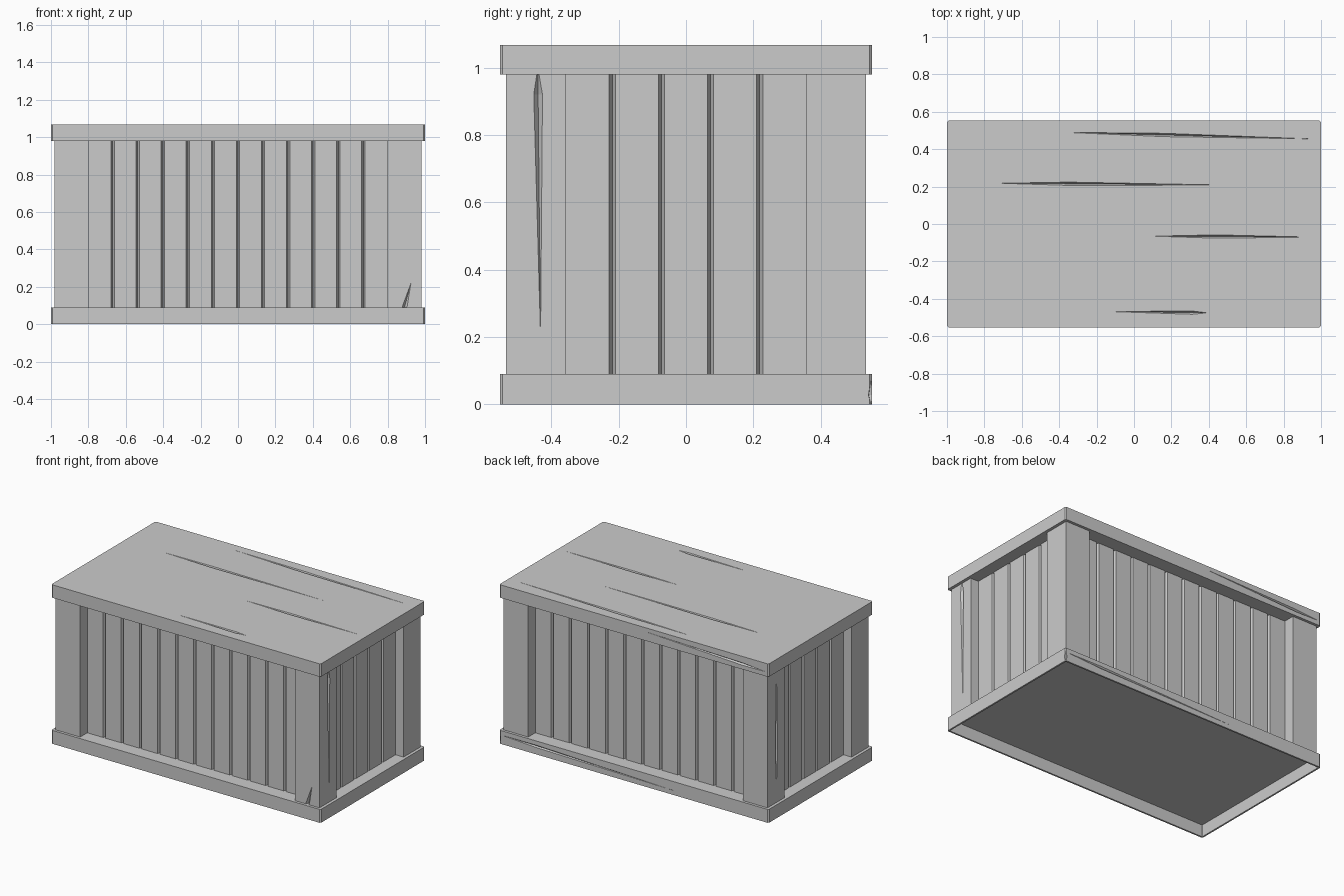
import bpy
import bmesh
from mathutils import Vector, Matrix

cube = bpy.data.objects.get("Cube")
if cube:
    bpy.data.objects.remove(cube, do_unlink=True)

GREY = (0.6, 0.6, 0.6, 1)
mat = bpy.data.materials.new("worn grey")
mat.use_nodes = True
mat.diffuse_color = GREY
bsdf = next(n for n in mat.node_tree.nodes if n.type == 'BSDF_PRINCIPLED')
bsdf.inputs["Base Color"].default_value = GREY
bsdf.inputs["Roughness"].default_value = 0.8

HALF_X, HALF_Y = 1.0, 0.553
FLOOR_Z, LID_Z, TOP_Z = 0.09, 0.98, 1.067


def finish(name, bm):
    bmesh.ops.recalc_face_normals(bm, faces=bm.faces)
    mesh = bpy.data.meshes.new(name)
    bm.to_mesh(mesh)
    bm.free()
    mesh.materials.append(mat)
    obj = bpy.data.objects.new(name, mesh)
    bpy.context.collection.objects.link(obj)
    return obj


def box(low, high, chamfer=0):
    """Box between two corners, with optional chamfered upright edges."""
    low, high = Vector(low), Vector(high)
    bm = bmesh.new()
    bmesh.ops.create_cube(bm, size=1)
    bmesh.ops.scale(bm, vec=high - low, verts=bm.verts)
    bmesh.ops.translate(bm, vec=(low + high) / 2, verts=bm.verts)
    if chamfer:
        upright = [e for e in bm.edges
                   if abs(e.verts[0].co.z - e.verts[1].co.z) > 0.01]
        bmesh.ops.bevel(bm, geom=upright, offset=chamfer, segments=1,
                        affect='EDGES')
    return bm


def apply(obj, modifier):
    bpy.context.view_layer.objects.active = obj
    bpy.ops.object.modifier_apply(modifier=modifier.name)


def nick(obj, start, end, side, depth, peak=0.5):
    """Carve a tapering gouge from start to end."""
    start, end = Vector(start), Vector(end)
    side, depth = Vector(side), Vector(depth)
    mid = start.lerp(end, peak)
    bm = bmesh.new()
    for p in (start, end, mid + side, mid - side, mid + depth, mid - depth):
        bm.verts.new(p)
    bmesh.ops.convex_hull(bm, input=bm.verts)
    cutter = finish("gouge_cutter", bm)
    cutter.hide_render = True
    mod = obj.modifiers.new("gouge", 'BOOLEAN')
    mod.operation = 'DIFFERENCE'
    mod.solver = 'EXACT'
    mod.object = cutter
    apply(obj, mod)
    bpy.data.objects.remove(cutter, do_unlink=True)


def plank_wall(name, half, count, pitch, face, angle):
    """Upright boards with V grooves between them, turned to one side."""
    outline = [(-half, 0)]
    for i in range(1, count):
        u = (i - count / 2) * pitch
        outline += [(u - 0.009, 0), (u, 0.022), (u + 0.009, 0)]
    outline += [(half, 0), (half, 0.04), (-half, 0.04)]
    bm = bmesh.new()
    verts = [bm.verts.new((u, v - face, FLOOR_Z)) for u, v in outline]
    base = bm.faces.new(verts)
    grown = bmesh.ops.extrude_face_region(bm, geom=[base])
    moved = [g for g in grown["geom"] if isinstance(g, bmesh.types.BMVert)]
    bmesh.ops.translate(bm, vec=(0, 0, LID_Z - FLOOR_Z), verts=moved)
    bmesh.ops.rotate(bm, verts=bm.verts, cent=(0, 0, 0),
                     matrix=Matrix.Rotation(angle, 3, 'Z'))
    return finish(name, bm)


# Hollow base tray, open underneath
bm = box((-HALF_X, -HALF_Y, 0), (HALF_X, HALF_Y, FLOOR_Z), 0.008)
bm.normal_update()
bmesh.ops.delete(bm, geom=[f for f in bm.faces if f.normal.z < -0.5],
                 context='FACES')
base = finish("base", bm)
for f in base.data.polygons:
    if f.normal.z < -0.5:
        base.data.flip_normals()
        break
shell = base.modifiers.new("shell", 'SOLIDIFY')
shell.thickness = 0.012
shell.offset = -1
apply(base, shell)

# Lid slab
lid = finish("lid", box((-HALF_X, -HALF_Y, LID_Z),
                        (HALF_X, HALF_Y, TOP_Z), 0.008))

# Long splits along the lid top
for x0, y0, x1, y1, peak in ((-0.37, 0.49, 0.95, 0.455, 0.4),
                             (-0.71, 0.218, 0.5, 0.208, 0.3),
                             (0.1, -0.065, 0.95, -0.07, 0.4),
                             (-0.13, -0.468, 0.39, -0.475, 0.85)):
    nick(lid, (x0, y0, TOP_Z), (x1, y1, TOP_Z),
         (0, 0.009, 0), (0, 0, 0.018), peak)
# Split along the back of the lid
nick(lid, (-0.98, HALF_Y, 1.01), (-0.1, HALF_Y, 1.04),
     (0, 0, 0.008), (0, 0.012, 0), 0.2)

# Corner posts
posts = {}
for sx, x_name in ((-1, "right"), (1, "left")):
    for sy, y_name in ((-1, "front"), (1, "back")):
        xs = sorted((sx * 0.797, sx * 0.98))
        ys = sorted((sy * 0.357, sy * 0.535))
        name = f"{y_name}_{x_name}_post"
        posts[name] = finish(name, box((xs[0], ys[0], FLOOR_Z),
                                       (xs[1], ys[1], LID_Z)))

# Chips in the posts
nick(posts["front_left_post"], (0.98, -0.432, 0.2), (0.98, -0.44, 1.0),
     (0, 0.013, 0), (0.018, 0, 0), 0.9)
nick(posts["front_left_post"], (0.925, -0.535, 0.22), (0.885, -0.535, 0.07),
     (0.013, 0, 0), (0, 0.015, 0), 0.85)
nick(posts["back_right_post"], (-0.98, 0.44, 0.2), (-0.98, 0.44, 1.0),
     (0, 0.012, 0), (0.015, 0, 0), 0.3)

# Chips in the base rim
nick(base, (HALF_X, HALF_Y, -0.02), (HALF_X, HALF_Y, 0.1),
     (0.012, -0.012, 0), (0.01, 0.01, 0), 0.4)
nick(base, (-0.3, HALF_Y, 0.03), (0.98, HALF_Y, 0.06),
     (0, 0, 0.008), (0, 0.008, 0), 0.8)

# Boarded walls
QUARTER = 1.5707963
plank_wall("front_planks", 0.88, 12, 0.134, 0.46, 0)
plank_wall("back_planks", 0.88, 12, 0.134, 0.46, 2 * QUARTER)
plank_wall("left_planks", 0.44, 5, 0.146, 0.92, QUARTER)
plank_wall("right_planks", 0.44, 5, 0.146, 0.92, -QUARTER)
